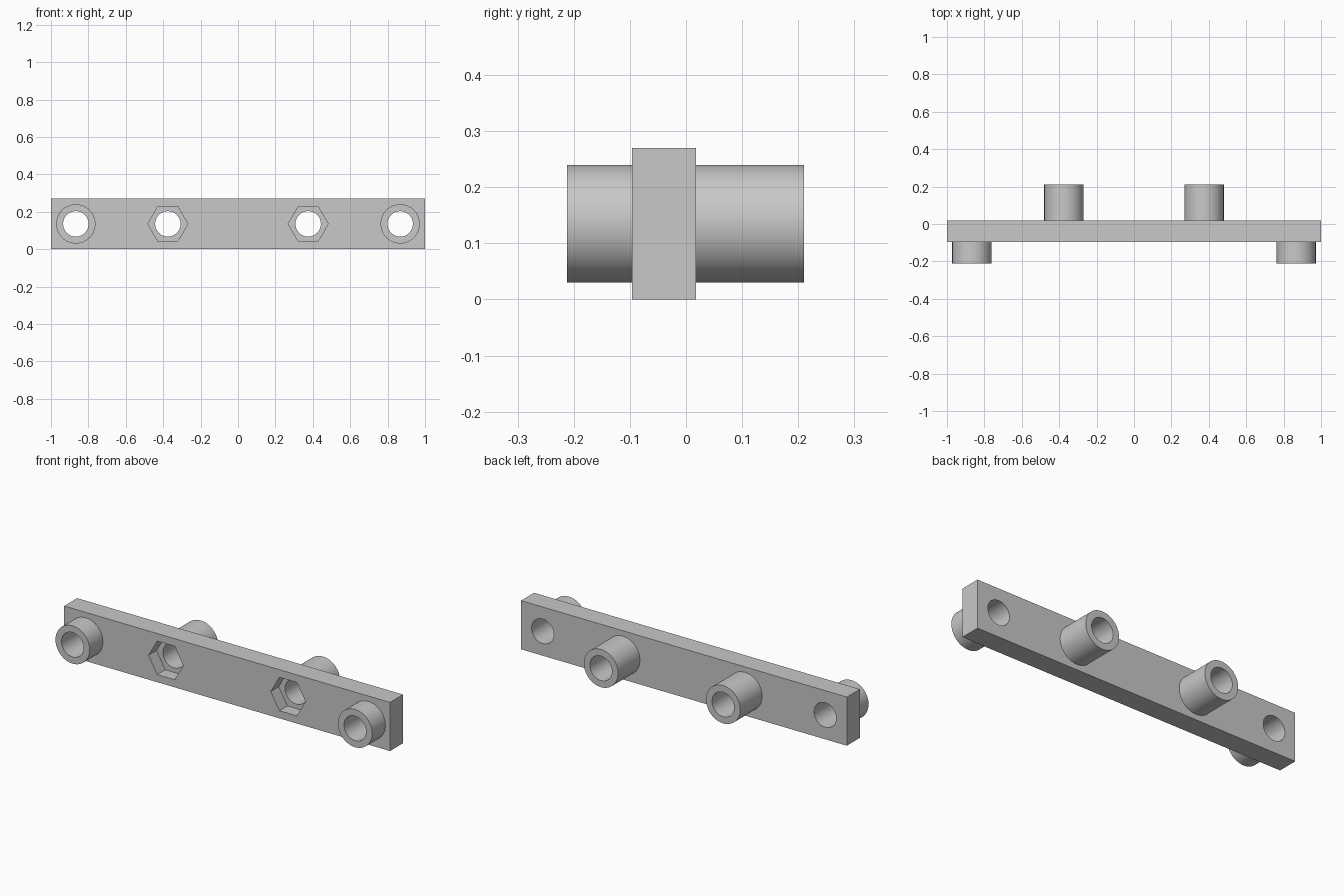
import bpy
import bmesh
from math import radians
from mathutils import Matrix, Vector

cube = bpy.data.objects.get("Cube")
if cube:
    bpy.data.objects.remove(cube, do_unlink=True)

FRONT, BACK = -0.096, 0.018      # bar faces
HEIGHT = 0.27
MID = HEIGHT / 2
END_X, INNER_X = 0.867, 0.375    # hole positions
BOSS_R, HOLE_R, NUT_R = 0.105, 0.068, 0.107
NUT_DEPTH = 0.07
SIDES = 64

grey = bpy.data.materials.new("light grey")
grey.use_nodes = True
grey.diffuse_color = (0.58, 0.58, 0.58, 1)
grey.node_tree.nodes["Principled BSDF"].inputs["Base Color"].default_value = grey.diffuse_color


def make_object(name, bm):
    bmesh.ops.recalc_face_normals(bm, faces=bm.faces)
    mesh = bpy.data.meshes.new(name)
    bm.to_mesh(mesh)
    bm.free()
    mesh.materials.append(grey)
    obj = bpy.data.objects.new(name, mesh)
    bpy.context.collection.objects.link(obj)
    return obj


def prism(bm, x, y0, y1, radius, sides):
    """Regular prism lying along y, with a corner pointing sideways."""
    turn = Matrix.Rotation(radians(90), 4, "X") @ Matrix.Rotation(radians(90), 4, "Z")
    if sides == 6:
        turn = Matrix.Rotation(radians(90), 4, "X") @ Matrix.Rotation(radians(30), 4, "Z")
    place = Matrix.Translation((x, (y0 + y1) / 2, MID))
    made = bmesh.ops.create_cone(bm, cap_ends=True, segments=sides, radius1=radius,
                                 radius2=radius, depth=y1 - y0, matrix=place @ turn)
    if sides == 6:
        # Put the hexagon's corners on the horizontal centre line
        verts = made["verts"]
        if not any(abs(v.co.z - MID) < 1e-4 for v in verts):
            bmesh.ops.rotate(bm, verts=verts, cent=(x, 0, MID),
                             matrix=Matrix.Rotation(radians(30), 3, "Y"))


def smooth(obj):
    bpy.ops.object.select_all(action="DESELECT")
    obj.select_set(True)
    bpy.context.view_layer.objects.active = obj
    bpy.ops.object.shade_smooth_by_angle(angle=radians(30))


def cut(target, cutter):
    mod = target.modifiers.new("cut", "BOOLEAN")
    mod.operation = "DIFFERENCE"
    mod.solver = "EXACT"
    mod.object = cutter
    bpy.context.view_layer.objects.active = target
    bpy.ops.object.modifier_apply(modifier=mod.name)
    bpy.data.objects.remove(cutter, do_unlink=True)


# Flat bar
bm = bmesh.new()
bmesh.ops.create_cube(bm, size=1)
bmesh.ops.scale(bm, verts=bm.verts, vec=(2, BACK - FRONT, HEIGHT))
bmesh.ops.translate(bm, verts=bm.verts, vec=(0, (FRONT + BACK) / 2, MID))
bar = make_object("bar", bm)

# Round through holes
bm = bmesh.new()
for x in (-END_X, -INNER_X, INNER_X, END_X):
    prism(bm, x, FRONT - 0.1, BACK + 0.1, HOLE_R, SIDES)
cut(bar, make_object("hole_cutter", bm))

# Hexagonal nut pockets in the front face
bm = bmesh.new()
for x in (-INNER_X, INNER_X):
    prism(bm, x, FRONT - 0.1, FRONT + NUT_DEPTH, NUT_R, 6)
cut(bar, make_object("nut_pocket_cutter", bm))
smooth(bar)


def tube(name, x, base, tip):
    """Hollow boss, open where it meets the bar."""
    profile = [(HOLE_R, base), (HOLE_R, tip), (BOSS_R, tip), (BOSS_R, base)]
    bm = bmesh.new()
    verts = [bm.verts.new((x + r, y, MID)) for r, y in profile]
    edges = [bm.edges.new(pair) for pair in zip(verts, verts[1:])]
    bmesh.ops.spin(bm, geom=verts + edges, cent=(x, 0, MID), axis=Vector((0, 1, 0)),
                   angle=radians(360), steps=SIDES, use_duplicate=False)
    bmesh.ops.remove_doubles(bm, verts=bm.verts, dist=1e-4)
    # Face the walls away from the tube's solid
    bmesh.ops.recalc_face_normals(bm, faces=bm.faces)
    end = next(f for f in bm.faces if abs(f.calc_center_median().y - tip) < 1e-4)
    flip = end.normal.y * (tip - base) < 0
    obj = make_object(name, bm)
    if flip != (obj.data.polygons[end.index].normal.y * (tip - base) < 0 if end.is_valid else flip):
        obj.data.flip_normals()
    smooth(obj)


# Bosses: outer pair on the front, inner pair on the back
for side, s in (("left", 1), ("right", -1)):
    tube("front_boss_" + side, s * END_X, FRONT, -0.212)
    tube("back_boss_" + side, s * INNER_X, BACK, 0.21)
